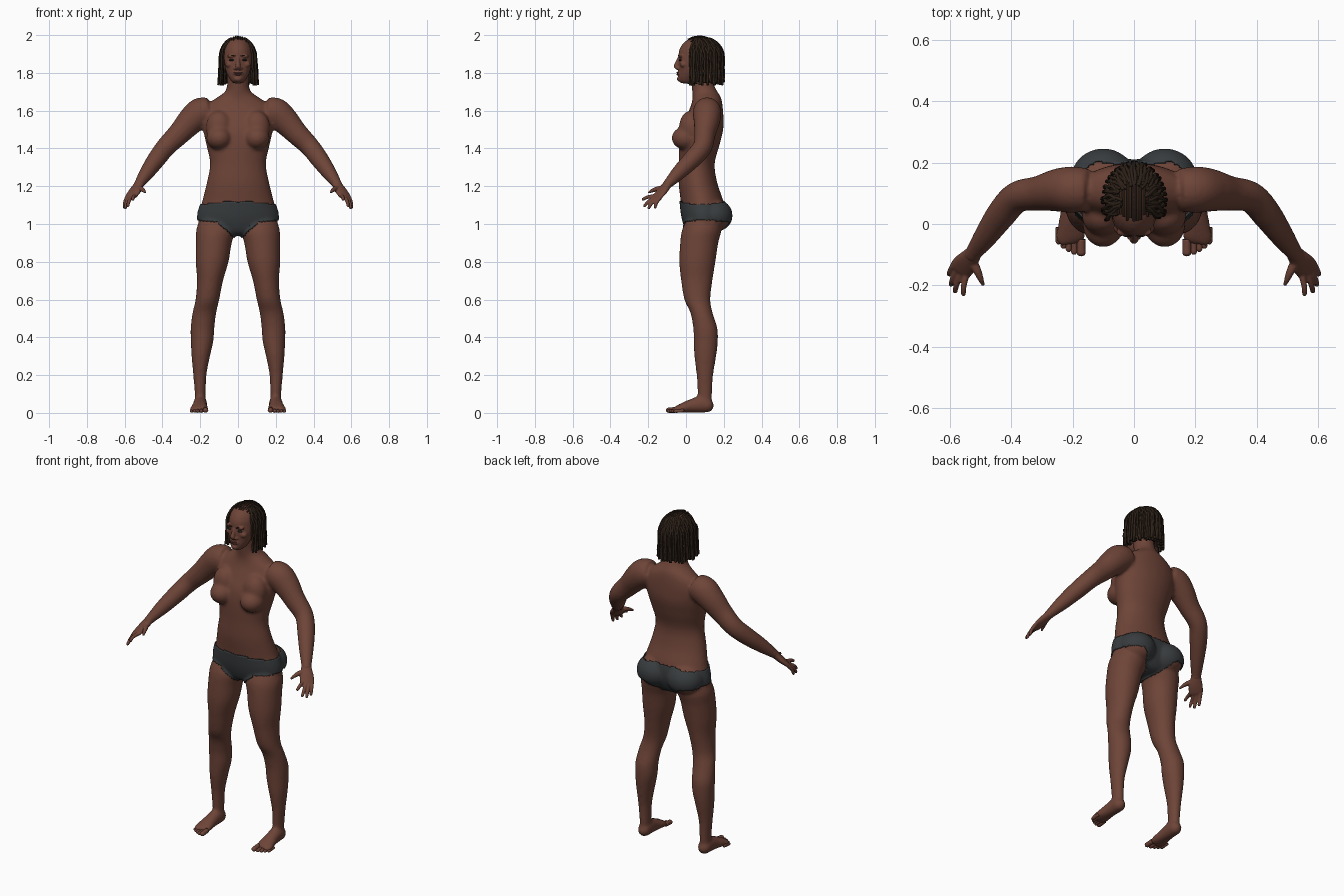
import bpy, bmesh, math, random
from mathutils import Vector, Matrix

if "Cube" in bpy.data.objects:
    bpy.data.objects.remove(bpy.data.objects["Cube"])
random.seed(4)


def material(name, colour):
    m = bpy.data.materials.new(name)
    m.use_nodes = True
    m.diffuse_color = (*colour, 1)
    bsdf = m.node_tree.nodes["Principled BSDF"]
    bsdf.inputs["Base Color"].default_value = (*colour, 1)
    bsdf.inputs["Roughness"].default_value = 0.7
    return m


skin = material("brown_skin", (0.155, 0.058, 0.039))
cloth = material("charcoal_cloth", (0.04, 0.045, 0.048))
hair = material("dark_hair", (0.026, 0.015, 0.009))
lip = material("lip", (0.125, 0.038, 0.03))
eye_dark = material("dark_eye", (0.02, 0.018, 0.018))


def smooth_path(pts, steps=5):
    """Catmull-Rom through tuples of any length."""
    out = []
    for i in range(len(pts) - 1):
        quad = (pts[max(i - 1, 0)], pts[i], pts[i + 1], pts[min(i + 2, len(pts) - 1)])
        for k in range(steps):
            t = k / steps
            out.append([b + 0.5 * t * (c - a + t * (2*a - 5*b + 4*c - d + t * (3*(b - c) + d - a)))
                        for a, b, c, d in zip(*quad)])
    return out + [list(pts[-1])]


def loft(bm, pts, side=1, level=False, n=24):
    """Capped tube through (x, y, z, radius_a, radius_b); level keeps rings flat."""
    path = smooth_path(pts)
    centres = [Vector((p[0] * side, p[1], p[2])) for p in path]
    rings = []
    for i, p in enumerate(path):
        t = centres[min(i + 1, len(path) - 1)] - centres[max(i - 1, 0)]
        u, v = Vector((1, 0, 0)), Vector((0, 1, 0))
        if not level:
            u = t.cross(Vector((0, 0, 1))).normalized()
            v = t.cross(u).normalized()
        rings.append([bm.verts.new(centres[i] + u * p[3] * math.cos(a) + v * p[4] * math.sin(a))
                      for a in (math.tau * k / n for k in range(n))])
    faces = [bm.faces.new(rings[0]), bm.faces.new(rings[-1])]
    for r, s in zip(rings, rings[1:]):
        faces += [bm.faces.new((r[k], r[(k + 1) % n], s[(k + 1) % n], s[k])) for k in range(n)]
    bmesh.ops.recalc_face_normals(bm, faces=faces)


def blob(bm, loc, scale):
    bmesh.ops.create_uvsphere(bm, u_segments=28, v_segments=18, radius=1,
                              matrix=Matrix.LocRotScale(Vector(loc), None, Vector(scale)))


def finish(name, bm, mat):
    me = bpy.data.meshes.new(name)
    bm.to_mesh(me)
    bm.free()
    ob = bpy.data.objects.new(name, me)
    bpy.context.collection.objects.link(ob)
    me.materials.append(mat)
    me.shade_smooth()
    return ob


def fuse(ob, voxel, iterations):
    """Blend overlapping volumes into one smooth skin."""
    mod = ob.modifiers.new("fuse", "REMESH")
    mod.mode, mod.voxel_size, mod.use_smooth_shade = "VOXEL", voxel, True
    mod = ob.modifiers.new("soften", "SMOOTH")
    mod.factor, mod.iterations = 0.5, iterations
    bpy.context.view_layer.update()
    me = bpy.data.meshes.new_from_object(ob.evaluated_get(bpy.context.evaluated_depsgraph_get()))
    ob.modifiers.clear()
    ob.data = me
    me.shade_smooth()


# Body: torso with neck, then paired breasts, buttocks, arms, legs and feet
bm = bmesh.new()
torso = [(1.82, .075, .056, .058), (1.74, .088, .057, .06), (1.70, .1, .07, .067),
         (1.67, .11, .11, .075), (1.63, .11, .165, .083), (1.57, .1, .192, .098),
         (1.5, .085, .185, .112), (1.42, .07, .168, .108), (1.32, .057, .148, .095),
         (1.22, .063, .165, .102), (1.12, .085, .19, .113), (1.05, .092, .21, .112),
         (1.0, .092, .2, .1), (.96, .09, .13, .08), (.945, .09, .07, .05)]
loft(bm, [(0, y, z, a, b) for z, y, a, b in torso], level=True, n=36)
arm = [(.15, .11, 1.6, .07, .07), (.2, .112, 1.588, .076, .08), (.25, .11, 1.545, .07, .073),
       (.31, .1, 1.48, .057, .061), (.38, .088, 1.41, .051, .053), (.43, .035, 1.345, .049, .049),
       (.48, -.035, 1.275, .04, .04), (.522, -.093, 1.215, .029, .026), (.535, -.11, 1.195, .029, .023)]
leg = [(.115, .09, 1.03, .085, .08), (.116, .083, .97, .105, .104), (.128, .07, .9, .095, .101),
       (.137, .06, .8, .087, .096), (.148, .057, .7, .069, .083), (.162, .06, .6, .063, .069),
       (.178, .082, .53, .063, .059), (.188, .102, .45, .063, .064), (.19, .105, .38, .06, .064),
       (.197, .102, .3, .049, .058), (.202, .1, .2, .035, .044), (.2, .1, .1, .029, .038),
       (.2, .1, .04, .028, .036)]
foot = [(.2, .145, .03, .012, .015), (.2, .125, .035, .033, .034), (.2, .085, .045, .037, .045),
        (.202, .03, .037, .039, .037), (.205, -.02, .026, .047, .026),
        (.207, -.05, .018, .048, .018), (.205, -.066, .013, .036, .01)]
for s in (1, -1):
    loft(bm, arm, s)
    loft(bm, leg, s, level=True)
    loft(bm, foot, s)
    blob(bm, (s * .1, .0, 1.455), (.068, .076, .062))
    blob(bm, (s * .1, .025, 1.51), (.07, .062, .09))
    blob(bm, (s * .1, .145, 1.045), (.1, .095, .085))
body = finish("body", bm, skin)
fuse(body, .009, 8)

# Briefs: shell lifted off the hips, leg openings rising to the sides
bm = bmesh.new()
bm.from_mesh(body.data)


def under_briefs(p):
    x = abs(p.x)
    top = 1.117 - .12 * max(0, x - .07)
    bottom = .93 + .08 * min(1, max(0, x - .025) / .085) + .1 * max(0, x - .11)
    return x < .26 and bottom < p.z < top


bmesh.ops.delete(bm, geom=[f for f in bm.faces if not under_briefs(f.calc_center_median())],
                 context="FACES")
bm.normal_update()
for p, nrm in [(v, v.normal.copy()) for v in bm.verts]:
    p.co += nrm * .007
briefs = finish("briefs", bm, cloth)
rim = briefs.modifiers.new("thickness", "SOLIDIFY")
rim.thickness, rim.offset = .007, -1

# Hands and toes
finger_ends = [((.546, -.16, 1.15), (.557, -.235, 1.128)), ((.562, -.155, 1.145), (.585, -.225, 1.092)),
               ((.576, -.147, 1.142), (.598, -.202, 1.08)), ((.588, -.135, 1.142), (.603, -.167, 1.083))]
palm = [(.518, -.088, 1.222, .026, .022), (.53, -.105, 1.2, .03, .021), (.547, -.127, 1.173, .038, .019),
        (.565, -.148, 1.148, .039, .014), (.573, -.157, 1.138, .033, .009)]
thumb = [(.53, -.115, 1.19, .017, .015), (.512, -.15, 1.186, .014, .013),
         (.5, -.178, 1.177, .01, .01), (.491, -.2, 1.165, .005, .005)]
toes = [(.172, -.105, .014), (.195, -.1, .01), (.213, -.091, .0095), (.23, -.08, .009), (.246, -.066, .009)]
for s, label in ((1, "left"), (-1, "right")):
    bm = bmesh.new()
    loft(bm, palm, s)
    loft(bm, thumb, s, n=12)
    for a, b in finger_ends:
        a, b = Vector(a), Vector(b)
        mid = a.lerp(b, .55) + Vector((.003, -.003, .004))
        loft(bm, [(*a, .011, .011), (*mid, .0095, .0095), (*a.lerp(b, .92), .008, .008),
                  (*b, .003, .003)], s, n=12)
    fuse(finish(label + "_hand", bm, skin), .004, 2)
    bm = bmesh.new()
    for x, tip, r in toes:
        loft(bm, [(x, tip + .055, r + .004, r, r), (x, tip + .025, r + .001, r, r),
                  (x, tip + .008, r, r, r * .9), (x, tip, r, r * .4, r * .4)], s, n=12)
    finish(label + "_toes", bm, skin)

# Head: skull, jaw, brow, cheeks, nose and chin
bm = bmesh.new()
skull, size = Vector((0, .072, 1.893)), Vector((.08, .112, .1))
blob(bm, skull, size)
jaw = [(1.92, .035, .066, .07), (1.88, .032, .072, .07), (1.85, .027, .072, .067), (1.81, .024, .064, .064),
       (1.78, .016, .051, .058), (1.757, .01, .036, .048), (1.745, .008, .022, .03)]
loft(bm, [(0, y, z, a, b) for z, y, a, b in jaw], level=True)
loft(bm, [(0, -.03, 1.885, .009, .012), (0, -.043, 1.86, .01, .012), (0, -.052, 1.836, .014, .013),
          (0, -.047, 1.822, .015, .01), (0, -.035, 1.815, .01, .008)], level=True, n=16)
blob(bm, (0, -.03, 1.768), (.022, .018, .016))
blob(bm, (0, -.031, 1.797), (.03, .016, .016))
for s in (1, -1):
    blob(bm, (s * .014, -.04, 1.824), (.01, .011, .008))
    blob(bm, (s * .032, -.026, 1.889), (.026, .014, .009))
    blob(bm, (s * .045, -.012, 1.845), (.022, .02, .018))
    blob(bm, (s * .082, .075, 1.86), (.01, .02, .03))
fuse(finish("head", bm, skin), .004, 4)

# Lips and eyes
bm = bmesh.new()
blob(bm, (0, -.042, 1.801), (.023, .008, .005))
blob(bm, (0, -.042, 1.792), (.02, .008, .0055))
finish("lips", bm, lip)
bm = bmesh.new()
for s in (1, -1):
    blob(bm, (s * .033, -.03, 1.868), (.015, .0085, .0055))
finish("eyes", bm, eye_dark)


def strands(name, paths, radius):
    cu = bpy.data.curves.new(name, "CURVE")
    cu.dimensions, cu.bevel_depth, cu.bevel_resolution = "3D", radius, 1
    cu.use_fill_caps = True
    for path in paths:
        sp = cu.splines.new("POLY")
        sp.points.add(len(path) - 1)
        for pt, co in zip(sp.points, path):
            pt.co = (*co, 1)
        sp.use_smooth = True
    cu.materials.append(hair)
    ob = bpy.data.objects.new(name, cu)
    bpy.context.collection.objects.link(ob)


strands("eyebrows", [[(s * x, y, z) for x, y, z in
                      ((.014, -.04, 1.888), (.03, -.039, 1.893), (.05, -.025, 1.888))]
                     for s in (1, -1)], .003)


def on_scalp(polar, turn, lift):
    d = Vector((math.sin(polar) * math.cos(turn), math.sin(polar) * math.sin(turn), math.cos(polar)))
    return skull + Vector([d[i] * (size[i] + lift) for i in range(3)])


# Hanging braids: follow the scalp down from the crown, then fall straight
braids = []
count = 84
for i in range(count):
    turn = math.radians(-24 + 228 * i / (count - 1))
    layer = .003 + .011 * (i % 2)
    start = random.uniform(.45, 1.0)
    path = [on_scalp(start + (1.5 - start) * k / 6, turn + .05 * math.sin(i + k), .001 + layer * k / 6)
            for k in range(7)]
    foot_z = random.uniform(1.732, 1.755)
    end = path[-1]
    for k in range(1, 6):
        flare = 1 + .09 * k / 5
        path.append(Vector((end.x * flare + random.uniform(-.002, .002),
                            end.y + random.uniform(-.002, .002), end.z + (foot_z - end.z) * k / 5)))
    braids.append(path)
strands("hanging_braids", braids, .0065)

# Cornrows: run from the hairline back over the crown
rows = []
for i in range(13):
    x = -.066 + .132 * i / 12
    shrink = math.sqrt(1 - (x / .08) ** 2)
    rows.append([skull + Vector((x, -(size.y + .001) * shrink * math.cos(a), (size.z + .001) * shrink * math.sin(a)))
                 for a in (math.radians(62 + random.uniform(-6, 6) + 100 * k / 9) for k in range(10))])
strands("cornrows", rows, .0042)
